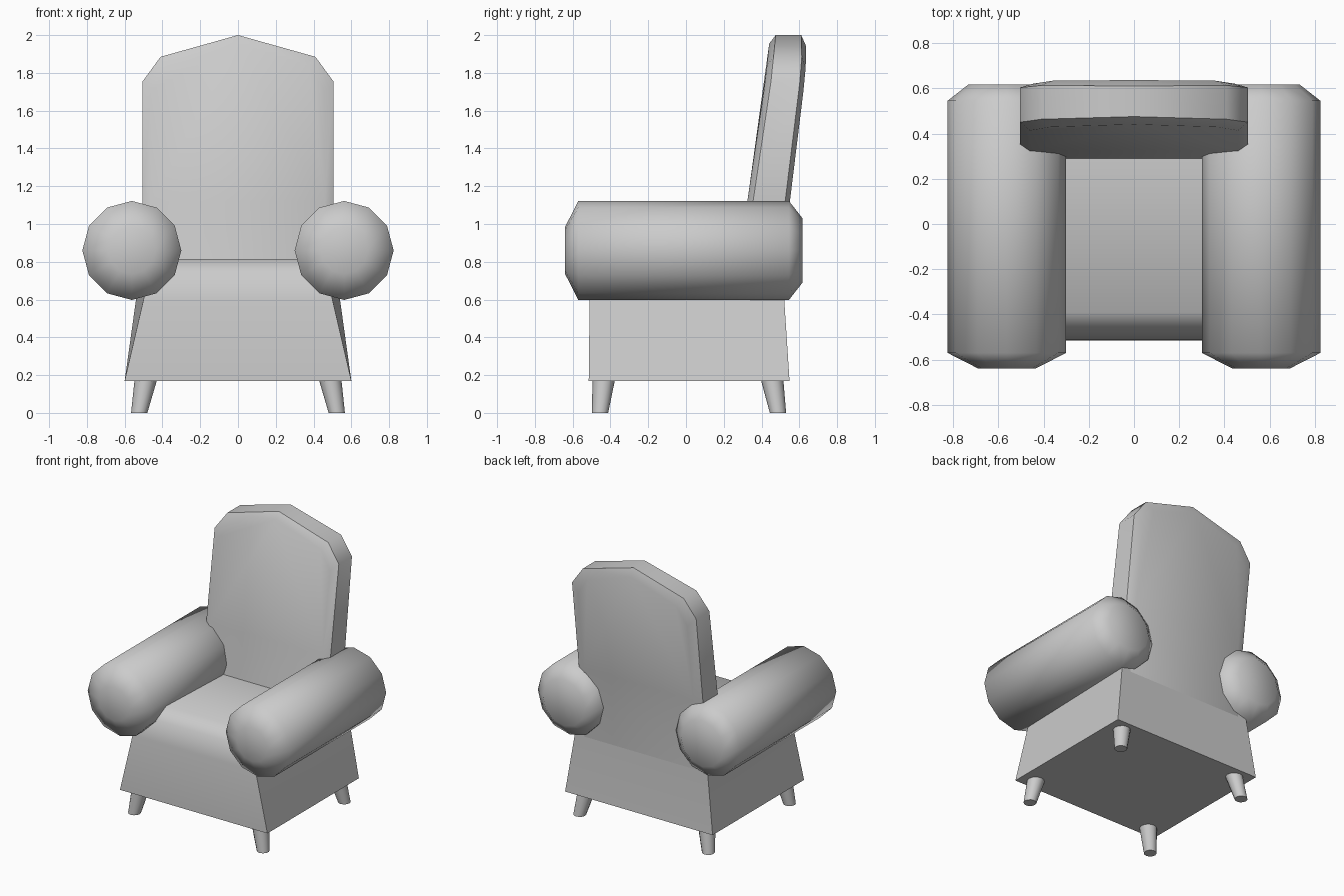
import bpy, bmesh, math
from mathutils import Vector

if "Cube" in bpy.data.objects:
    bpy.data.objects.remove(bpy.data.objects["Cube"])


def finish(name, bm, angle):
    bmesh.ops.recalc_face_normals(bm, faces=bm.faces)
    mesh = bpy.data.meshes.new(name)
    bm.to_mesh(mesh)
    bm.free()
    ob = bpy.data.objects.new(name, mesh)
    bpy.context.collection.objects.link(ob)
    bpy.ops.object.select_all(action='DESELECT')
    ob.select_set(True)
    bpy.context.view_layer.objects.active = ob
    bpy.ops.object.shade_smooth_by_angle(angle=math.radians(angle))
    return ob


def loft(name, rings, angle):
    """Bridge equal-length rings of points and cap both ends."""
    bm = bmesh.new()
    vs = [[bm.verts.new(p) for p in r] for r in rings]
    n = len(vs[0])
    for a, b in zip(vs, vs[1:]):
        for i in range(n):
            j = (i + 1) % n
            bm.faces.new((a[i], a[j], b[j], b[i]))
    bm.faces.new(vs[0])
    bm.faces.new(vs[-1])
    return finish(name, bm, angle)


def lerp(table, z):
    """Piecewise-linear y for a given z."""
    for (z0, y0), (z1, y1) in zip(table, table[1:]):
        if z <= z1:
            return y0 + (y1 - y0) * (z - z0) / (z1 - z0)
    return table[-1][1]


# Seat base: side profile (y, z, half width), front half then back half
prof = [(-.515, .17, .6), (-.51, .6, .5), (-.475, .74, .47), (-.39, .815, .45),
        (.3, .785, .5), (.52, .78, .51), (.52, .6, .54), (.548, .17, .6)]
bm = bmesh.new()
L = [bm.verts.new((-w, y, z)) for y, z, w in prof]
R = [bm.verts.new((w, y, z)) for y, z, w in prof]
for i in range(8):
    j = (i + 1) % 8
    bm.faces.new((L[i], L[j], R[j], R[i]))
for s in (L, R):
    for i in range(3):
        bm.faces.new((s[i], s[i + 1], s[6 - i], s[7 - i]))
finish("seat_base", bm, 55)

# Backrest: arched outline lofted between a leaning front and back, edges bevelled
FRONT = [(.6, .27), (.86, .298), (1.12, .325), (1.755, .42), (2.0, .445)]
BACK = [(.6, .52), (.86, .53), (1.12, .55), (1.755, .628), (1.885, .638), (2.0, .635)]
half = [(.53, .6), (.505, .86), (.505, 1.12), (.505, 1.755), (.41, 1.885)]
outline = half + [(0, 2.0)] + [(-x, z) for x, z in reversed(half)]


def back_ring(table, inset, dy):
    pts = []
    for x, z in outline:
        k = 1 - inset / .5
        zi = z - inset if z > 1.7 else z
        pts.append((x * k, lerp(table, zi) + dy, zi))
    return pts


loft("backrest", [back_ring(FRONT, .045, 0), back_ring(FRONT, 0, .03),
                  back_ring(BACK, 0, -.025), back_ring(BACK, .06, 0)], 50)

# Rolled arms: twelve-sided cylinders with tapered ends
for side, s in (("left", -1), ("right", 1)):
    rings = []
    for y, r in ((-.64, .125), (-.57, .262), (.545, .262), (.617, .17)):
        rings.append([(s * .562 + r * math.cos(i * math.pi / 6), y,
                       .86 + r * math.sin(i * math.pi / 6)) for i in range(12)])
    loft(side + "_arm", rings, 70)

# Splayed tapered legs
for side, s in (("left", -1), ("right", 1)):
    for end, yt, yb in (("front", -.435, -.455), ("back", .455, .487)):
        rings = []
        for x, y, z, r in ((.523, yb, 0, .043), (.487, yt, .18, .06)):
            rings.append([(s * x + r * math.cos(i * math.pi / 6),
                           y + r * math.sin(i * math.pi / 6), z) for i in range(12)])
        loft(f"{end}_{side}_leg", rings, 40)
